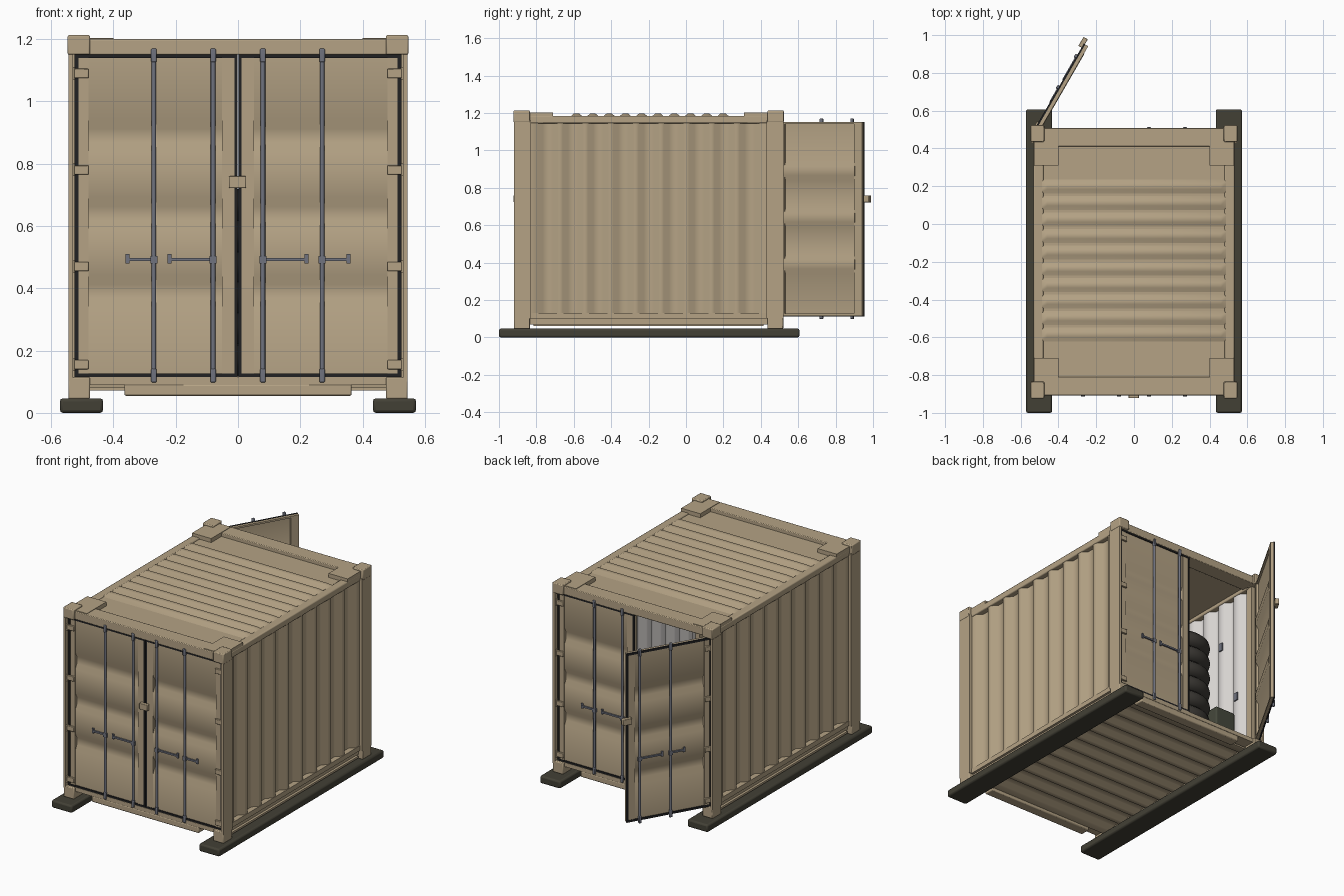
import bpy, bmesh, math
from mathutils import Matrix, Vector

if "Cube" in bpy.data.objects:
    bpy.data.objects.remove(bpy.data.objects["Cube"])

def material(name, rgb):
    m = bpy.data.materials.new(name)
    m.diffuse_color = (*rgb, 1)
    m.use_nodes = True
    m.node_tree.nodes["Principled BSDF"].inputs["Base Color"].default_value = m.diffuse_color
    return m

TAN = material("sand paint", (.46, .365, .235))
DARK = material("dark skid", (.055, .051, .036))
BLACK = material("black rubber seal", (.015, .015, .016))
STEEL = material("blue grey steel", (.16, .17, .21))
WHITE = material("white lining", (.72, .69, .67))
TYRE = material("tyre rubber", (.045, .041, .035))
OLIVE = material("olive crate", (.06, .065, .045))
WOOD = material("floor wood", (.25, .18, .11))
I = Matrix.Identity(4)

def finish(name, bm, mats, M=I):
    bmesh.ops.transform(bm, matrix=M, verts=bm.verts)
    bmesh.ops.recalc_face_normals(bm, faces=bm.faces)
    me = bpy.data.meshes.new(name)
    bm.to_mesh(me)
    bm.free()
    for m in mats:
        me.materials.append(m)
    ob = bpy.data.objects.new(name, me)
    bpy.context.collection.objects.link(ob)
    return ob

def frustum(name, x, y, z, mat, M=I, taper=(0, 0), bevel=0):
    """Box between three (low, high) ranges; the top can be drawn in."""
    bm = bmesh.new()
    bmesh.ops.create_cube(bm, size=1)
    for v in bm.verts:
        top = v.co.z > 0
        sx, sy = (1 if v.co.x > 0 else -1), (1 if v.co.y > 0 else -1)
        v.co = Vector((x[sx > 0] - top * sx * taper[0],
                       y[sy > 0] - top * sy * taper[1], z[top]))
    ob = finish(name, bm, [mat], M)
    if bevel:
        mod = ob.modifiers.new("bevel", 'BEVEL')
        mod.width, mod.segments = bevel, 2
    return ob

def sheet(name, prof, thick, a, place, outer, inner):
    """Folded sheet: profile (t, depth) swept from a[0] to a[1]."""
    bm = bmesh.new()
    rows = [[bm.verts.new(place(t, d + o, q)) for o, q in
             ((0, a[0]), (0, a[1]), (thick, a[1]), (thick, a[0]))] for t, d in prof]
    for r, s in zip(rows, rows[1:]):
        for i in range(4):
            j = (i + 1) % 4
            f = bm.faces.new((r[i], r[j], s[j], s[i]))
            f.material_index = 1 if i == 2 else 0
    bm.faces.new(rows[0])
    bm.faces.new(rows[-1][::-1])
    return finish(name, bm, [outer, inner])

def rod(name, x, y, z, r, mat, M=I):
    bm = bmesh.new()
    bmesh.ops.create_cone(bm, cap_ends=True, segments=12, radius1=r, radius2=r,
                          depth=z[1] - z[0],
                          matrix=Matrix.Translation((x, y, (z[0] + z[1]) / 2)))
    return finish(name, bm, [mat], M)

def folds(start, end, centres, half, slope, depth):
    p = [(start, 0)]
    for c in centres:
        p += [(c - half - slope, 0), (c - half, depth), (c + half, depth), (c + half + slope, 0)]
    return p + [(end, 0)]

MIRROR = Matrix.Scale(-1, 4, (1, 0, 0))
TURN = Matrix.Translation((0, -.4, 0)) @ Matrix.Rotation(math.pi, 4, 'Z')   # front to back
wall = folds(-.84, .44, [-.2 + .135 * (i - 4) for i in range(9)], .026, .028, .03)

# Long sides: skids, corrugated walls and rails
for s, M in ((-1, MIRROR), (1, I)):
    frustum("skid", (.433, .572), (-1, .607), (0, .047), DARK, M, bevel=.01)
    sheet("side_wall", wall, .01, (.115, 1.155),
          lambda t, d, q, s=s: Vector((s * (.527 - d), t, q)), TAN, WHITE)
    frustum("top_side_rail", (.48, .531), (-.85, .45), (1.145, 1.185), TAN, M, bevel=.006)
    frustum("bottom_side_rail", (.485, .53), (-.85, .45), (.1, .13), TAN, M)
    frustum("bottom_rail_web", (.49, .515), (-.84, .44), (.07, .1), TAN, M)
    frustum("bottom_rail_lip", (.49, .53), (-.815, .415), (.06, .072), TAN, M)

# Both ends: posts, corner castings, header and sill
for E in (I, TURN):
    frustum("header", (-.48, .48), (-.907, -.81), (1.15, 1.2), TAN, E, bevel=.004)
    frustum("sill", (-.48, .48), (-.905, -.82), (.09, .115), TAN, E)
    frustum("sill_beam", (-.365, .365), (-.905, -.84), (.055, .092), TAN, E, bevel=.006)
    for M in (E, E @ MIRROR):
        frustum("corner_post", (.49, .54), (-.876, -.83), (.1, 1.16), TAN, M)
        frustum("post_flange", (.53, .545), (-.92, -.83), (.1, 1.16), TAN, M)
        frustum("top_casting", (.475, .547), (-.923, -.835), (1.15, 1.213), TAN, M, bevel=.005)
        frustum("bottom_casting", (.475, .545), (-.92, -.835), (.045, .115), TAN, M, bevel=.005)
        frustum("corner_plate", (.4, .53), (-.9, -.71), (1.175, 1.203), TAN, M)

# Roof with tapered pressed ridges
frustum("roof_panel", (-.49, .49), (-.84, .44), (1.164, 1.178), TAN)
for i in range(10):
    y = -.585 + i * .087
    frustum("roof_ridge", (-.505, .505), (y - .038, y + .038), (1.177, 1.197), TAN,
            taper=(.045, .024))

# Floor and ribbed underside
frustum("floor", (-.495, .495), (-.87, .47), (.112, .12), WOOD)
sheet("underside", folds(-.84, .44, [-.74 + .12 * i for i in range(10)], .025, .02, .025),
      .01, (-.49, .49), lambda t, d, q: Vector((q, t, .072 + d)), TAN, TAN)

# Doors, built at the front left and then mirrored, turned or swung open
W = .524
def door(tag, flip, back, angle=0):
    M = (TURN if back else I) @ (MIRROR if flip else I) \
        @ Matrix.Translation((-.525, -.9, 0)) \
        @ Matrix.Rotation(-math.radians(angle), 4, 'Z')
    def part(name, x, y, z, mat, **k):
        return frustum(tag + name, x, y, z, mat, M, **k)
    sheet(tag + "door_panel", folds(.125, 1.142, (.39, .64, .89), .022, .03, .015), .01,
          (.04, W - .045), lambda t, d, q: M @ Vector((q, .002 + d, t)), TAN, TAN)
    for x in ((.012, .045), (W - .05, W - .01)):
        part("door_stile", x, (-.001, .024), (.125, 1.142), TAN)
    # tan frame with a thin black seal on its outer face
    for x in ((.001, .014), (W - .014, W - .001)):
        part("door_edge", x, (.005, .024), (.115, 1.151), TAN)
    for z in ((.115, .127), (1.14, 1.151)):
        part("door_rail", (.014, W - .014), (.005, .024), z, TAN)
    for x in ((0, .013), (W - .01, W)):
        part("door_seal_side", x, (-.003, .006), (.113, 1.153), BLACK)
    for z in ((.113, .126), (1.14, 1.153)):
        part("door_seal_edge", (.01, W - .008), (-.003, .006), z, BLACK)
    for u in (.255, .445):
        rod(tag + "lock_rod", u, -.005, (.1, 1.165), .0075, STEEL, M)
        for z in (.12, 1.148):
            part("rod_cam", (u - .009, u + .009), (-.014, .002), (z - .022, z + .022), STEEL,
                 bevel=.004)
        h = u - .085 if u < .3 else u - .14
        part("handle", (h, u + .006), (-.007, .002), (.488, .498), STEEL)
        part("handle_hub", (u - .011, u + .011), (-.012, .004), (.48, .504), STEEL)
        part("handle_catch", (h - .006, h + .006), (-.006, .005), (.48, .51), STEEL)
    for z in (.155, .47, .78, 1.09):
        part("hinge", (-.016, .045), (-.012, .004), (z - .015, z + .015), TAN, bevel=.003)
        rod(tag + "hinge_pin", -.008, -.006, (z - .02, z + .02), .01, TAN, M)
    if flip:
        part("lock_box", (W - .025, W + .03), (-.022, .004), (.722, .76), TAN, bevel=.003)

door("front_left_", False, False)
door("front_right_", True, False)
door("back_closed_", False, True)
door("back_open_", True, True, 60)

# Cargo: tyre stack, crate and wall brackets
for i in range(6):
    bpy.ops.mesh.primitive_torus_add(major_radius=.12, minor_radius=.058, major_segments=28,
                                     minor_segments=12, location=(-.1, .29, .172 + i * .099))
    t = bpy.context.object
    t.name = "tyre"
    t.scale.z = .9
    t.data.materials.append(TYRE)
frustum("crate", (-.46, -.32), (.2, .36), (.12, .34), OLIVE, bevel=.008)
for y, z in ((.205, .86), (.34, .47)):
    frustum("wall_bracket", (-.492, -.48), (y - .015, y + .015), (z - .025, z + .025), STEEL)

# Smooth shading on the soft pressings, sharp on box corners
bpy.ops.object.select_all(action='SELECT')
bpy.context.view_layer.objects.active = bpy.context.scene.objects["floor"]
bpy.ops.object.shade_smooth_by_angle(angle=math.radians(55))
